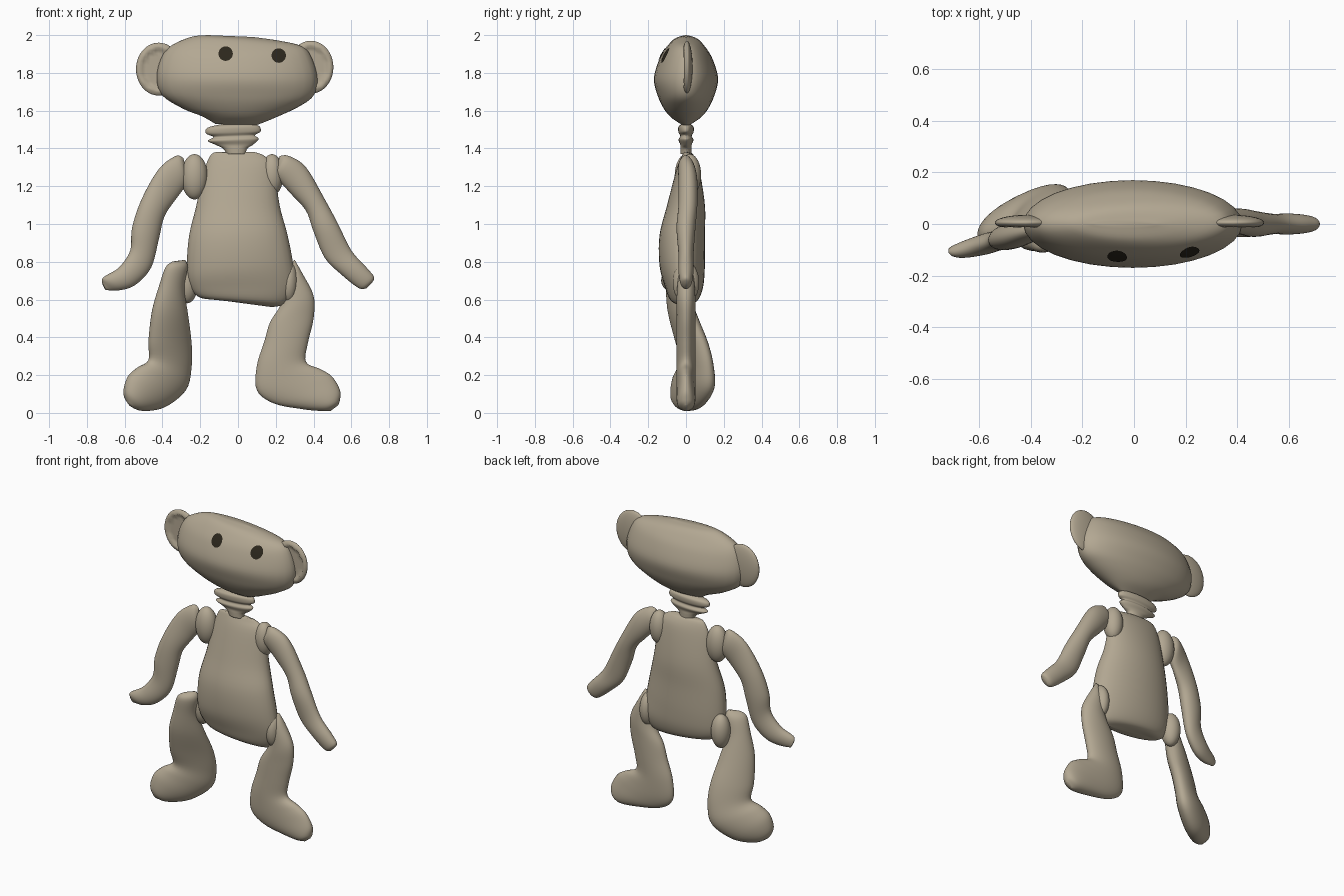
import bpy, bmesh, math
from mathutils import Vector
from mathutils.bvhtree import BVHTree

cube = bpy.data.objects.get("Cube")
if cube:
    bpy.data.objects.remove(cube, do_unlink=True)

UNIT = 0.01   # stations below are written in hundredths
SIDES = 32
STEPS = 5


def make_material(name, color):
    mat = bpy.data.materials.new(name)
    mat.use_nodes = True
    mat.diffuse_color = color
    mat.node_tree.nodes["Principled BSDF"].inputs["Base Color"].default_value = color
    return mat


fabric = make_material("beige_fabric", (0.45, 0.39, 0.29, 1))
dark = make_material("dark_brown", (0.025, 0.02, 0.012, 1))


def finish(name, bm, mat):
    """Turn a bmesh into a smooth shaded object."""
    bmesh.ops.recalc_face_normals(bm, faces=bm.faces)
    mesh = bpy.data.meshes.new(name)
    bm.to_mesh(mesh)
    bm.free()
    mesh.materials.append(mat)
    mesh.shade_smooth()
    obj = bpy.data.objects.new(name, mesh)
    bpy.context.collection.objects.link(obj)
    return obj


def smooth_stations(stations):
    """Catmull-Rom interpolation of the cross-section stations."""
    last = len(stations) - 1
    result = []
    for i in range(last):
        quad = [stations[min(max(i + j, 0), last)] for j in (-1, 0, 1, 2)]
        for s in range(STEPS):
            t = s / STEPS
            result.append([
                b + t / 2 * (c - a + t * (2 * a - 5 * b + 4 * c - d + t * (3 * (b - c) + d - a)))
                for a, b, c, d in zip(*quad)])
    result.append(stations[last])
    return result


def loft(name, stations, turn=0.0):
    """Loft ellipses; a station is edge A (x, z), edge B (x, z), y centre, half depth.
    turn is the y slope along x, which yaws the part."""
    bm = bmesh.new()
    normal = Vector((turn, -1, 0)).normalized()
    rings = []
    for ax, az, bx, bz, y, depth in smooth_stations(stations):
        centre = Vector((ax + bx, 2 * y, az + bz)) / 2
        major = Vector((bx - ax, turn * (bx - ax), bz - az)) / 2
        ring = []
        for k in range(SIDES):
            angle = math.tau * k / SIDES
            point = centre + major * math.cos(angle) + normal * depth * math.sin(angle)
            ring.append(bm.verts.new(point * UNIT))
        rings.append(ring)
    for low, high in zip(rings, rings[1:]):
        for k in range(SIDES):
            n = (k + 1) % SIDES
            bm.faces.new((low[k], low[n], high[n], high[k]))
    bm.faces.new(rings[0])
    bm.faces.new(rings[-1])
    return finish(name, bm, fabric)


def ellipsoid(name, centre, radii, dished=False):
    bm = bmesh.new()
    bmesh.ops.create_uvsphere(bm, u_segments=SIDES, v_segments=20, radius=1)
    for v in bm.verts:
        # hollow the front of an ear inside its rim
        reach = math.hypot(v.co.x, v.co.z)
        if dished and v.co.y < 0 and reach < 0.75:
            v.co.y = -0.1
        v.co = Vector(centre) + Vector(c * r for c, r in zip(v.co, radii))
        v.co *= UNIT
    return finish(name, bm, fabric)


# Head, neck and torso
head = loft("head", [
    (-16, 200, 8, 199, 0, 1), (-25, 199, 22, 197, 0, 6), (-36, 194, 34, 194, 0, 10),
    (-41, 187, 39, 188, 0, 14), (-43, 177, 42, 177, 0, 17), (-40, 168, 40, 168, 0, 15),
    (-29, 161, 32, 162, 0, 12), (-19, 157, 19, 156, 0, 8), (-12, 153, 9, 152, 0, 2)])

loft("neck_ruff", [
    (-8, 153, 6, 153, 0, 2), (-16, 151, 11, 152, 0, 4), (-17, 148, 12, 149, 0, 4),
    (-13, 146, 9, 147, 0, 3), (-16, 144, 11, 145, 0, 4), (-12, 142, 8, 142, 0, 3),
    (-8, 140, 5, 140, 0, 3), (-6, 137, 4, 137, 0, 3)])

loft("torso", [
    (-9, 138, 9, 138, 0, 1), (-14, 137, 14, 136, 1, 3), (-18, 128, 19, 130, 1, 6),
    (-22, 110, 22, 110, 0, 10), (-26, 93, 26, 95, -2, 12), (-27, 76, 29, 80, -2, 12),
    (-25, 66, 30, 67, -1, 10), (-20, 61, 25, 58, -1, 7), (-12, 60, 18, 56, -1, 1)])

# Ears
ellipsoid("right_ear", (-42, 0.5, 182), (12, 3, 14), dished=True)
ellipsoid("left_ear", (38.5, 0.5, 183), (12, 3, 14), dished=True)

# Shoulder and hip joints
ellipsoid("right_shoulder", (-23, 0, 125), (7, 6, 12))
ellipsoid("left_shoulder", (18, 2, 126), (6, 6, 11))
ellipsoid("right_hip", (-27, 2, 69), (6, 6, 11))
ellipsoid("left_hip", (27, 0, 69), (5, 7, 11))

# Arms
loft("right_arm", [
    (-29, 135, -27, 125, 0, 1), (-33, 136, -28, 120, 0, 4), (-42, 129, -33, 113, -2, 4),
    (-51, 113, -39, 104, -4, 5), (-56, 98, -42, 92, -5, 5), (-57, 86, -46, 77, -6, 4),
    (-63, 77, -54, 68, -8, 4), (-71, 72, -62, 65, -10, 3), (-72, 69, -70, 65, -10, 1)], 0.25)

loft("left_arm", [
    (22, 136, 20, 127, 0, 1), (27, 136, 20, 125, 0, 4), (36, 130, 28, 116, 1, 5),
    (46, 113, 36, 107, 1, 5), (53, 100, 40, 96, 0, 5), (60, 86, 46, 82, 0, 4),
    (68, 77, 55, 73, 0, 4), (72, 72, 64, 66, 0, 3), (71, 69, 68, 66, 0, 1)])

# Legs with feet
loft("right_leg", [
    (-35, 80, -28, 81, -6, 1), (-38, 77, -27, 77, -6, 4), (-41, 68, -29, 66, -5, 5),
    (-45, 54, -27, 52, -2, 6), (-47, 38, -25, 37, 3, 6), (-47, 28, -25, 24, 6, 6),
    (-53, 24, -28, 12, 5, 7), (-58, 19, -39, 3, 1, 7), (-60, 11, -50, 1, -3, 5),
    (-58, 5, -56, 3, -5, 1)], 0.65)

loft("left_leg", [
    (26, 78, 30, 81, 0, 1), (26, 70, 34, 74, 0, 4), (23, 58, 40, 62, 0, 5),
    (17, 48, 40, 50, 0, 5), (14, 38, 37, 37, 0, 5), (10, 25, 36, 27, 0, 5),
    (10, 12, 44, 23, 0, 5), (19, 5, 50, 19, 0, 5), (34, 2, 54, 12, 0, 5),
    (44, 1, 54, 7, 0, 4), (49, 1, 53, 4, 0, 1)])

# Eyes: thin plates that follow the face
face = BVHTree.FromPolygons([v.co for v in head.data.vertices],
                            [p.vertices[:] for p in head.data.polygons])
for name, x, z in (("right_eye", -0.065, 1.9), ("left_eye", 0.215, 1.89)):
    bm = bmesh.new()
    bmesh.ops.create_circle(bm, cap_ends=True, cap_tris=True, segments=20, radius=0.038)
    bmesh.ops.subdivide_edges(bm, edges=bm.edges, cuts=2, use_grid_fill=True)
    for v in bm.verts:
        start = Vector((x + v.co.x, -1, z + v.co.y))
        hit = face.ray_cast(start, Vector((0, 1, 0)))
        v.co = hit[0] + hit[1].normalized() * 0.004 if hit[1].y < 0 else hit[0] - Vector((0, 0.004, 0))
    finish(name, bm, dark)
